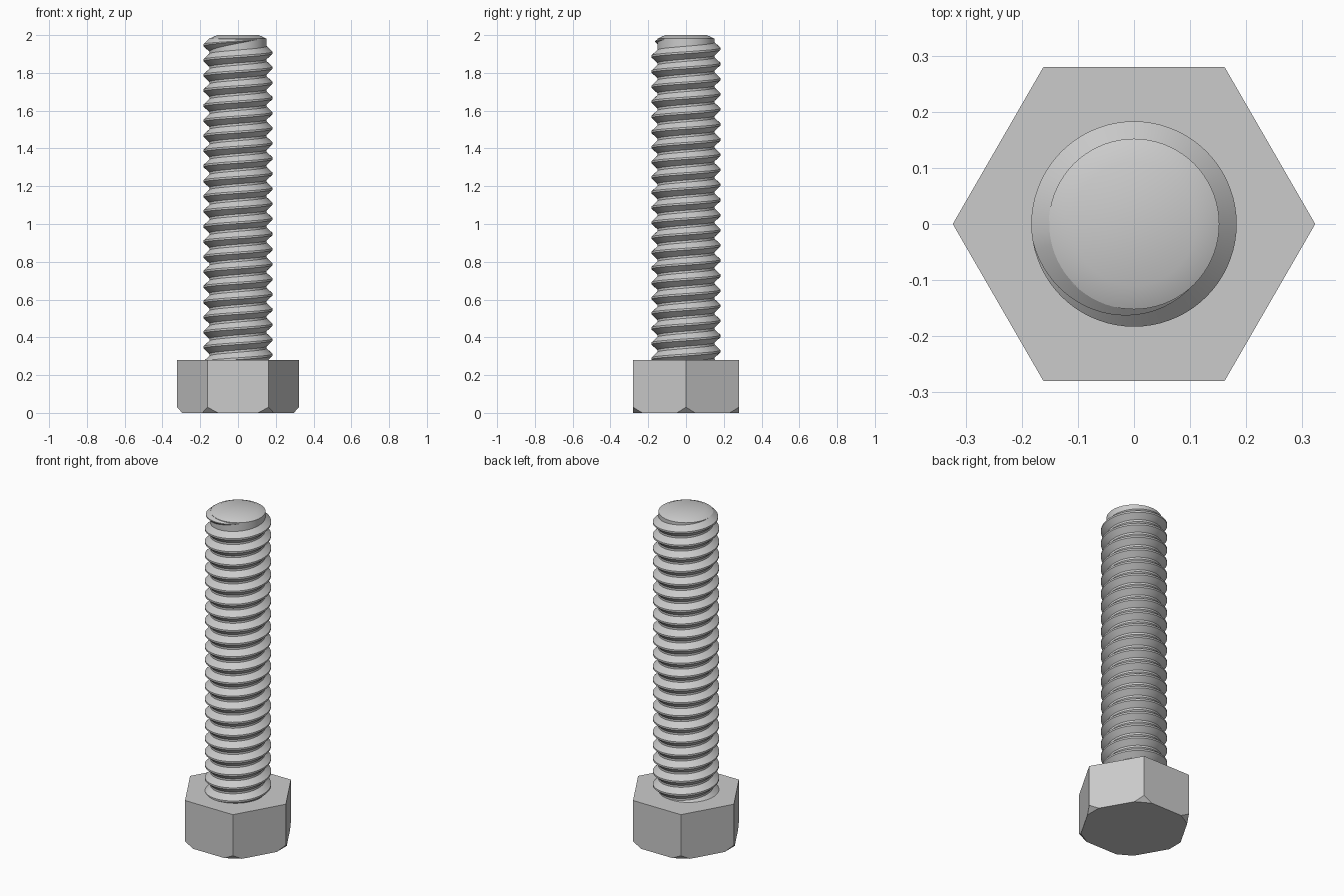
import bpy, bmesh, math
from mathutils import Vector

cube = bpy.data.objects.get("Cube")
if cube:
    bpy.data.objects.remove(cube, do_unlink=True)

steel = bpy.data.materials.new("grey steel")
steel.use_nodes = True
GREY = (0.6, 0.6, 0.6, 1)
steel.diffuse_color = GREY
steel.node_tree.nodes["Principled BSDF"].inputs["Base Color"].default_value = GREY

HEAD_R, HEAD_H = 0.323, 0.28
CORE_R, CREST_R = 0.152, 0.183
PITCH, STEPS = 0.08, 72


def finish(name, bm, smooth):
    bmesh.ops.recalc_face_normals(bm, faces=bm.faces[:])
    mesh = bpy.data.meshes.new(name)
    bm.to_mesh(mesh)
    bm.free()
    mesh.materials.append(steel)
    obj = bpy.data.objects.new(name, mesh)
    bpy.context.collection.objects.link(obj)
    if smooth:
        bpy.ops.object.select_all(action='DESELECT')
        obj.select_set(True)
        bpy.context.view_layer.objects.active = obj
        bpy.ops.object.shade_smooth_by_angle(angle=math.radians(25))
    return obj


def polar(r, angle, z):
    return Vector((r * math.cos(angle), r * math.sin(angle), z))


# Hexagonal head with its six lower corners cut flat
bm = bmesh.new()
corners = [i * math.pi / 3 for i in range(6)]
base = bm.faces.new([bm.verts.new(polar(HEAD_R, a, 0)) for a in corners])
side = bmesh.ops.extrude_face_region(bm, geom=[base], use_keep_orig=True)
top = [v for v in side["geom"] if isinstance(v, bmesh.types.BMVert)]
bmesh.ops.translate(bm, verts=top, vec=(0, 0, HEAD_H))
for a in corners:
    geom = bm.verts[:] + bm.edges[:] + bm.faces[:]
    cut = bmesh.ops.bisect_plane(bm, geom=geom, plane_co=polar(0.295, a, 0),
                                 plane_no=polar(0.03, a, -0.028), clear_outer=True)
    rim = [e for e in cut["geom_cut"] if isinstance(e, bmesh.types.BMEdge)]
    bmesh.ops.holes_fill(bm, edges=rim, sides=0)
finish("hex_head", bm, False)

# Plain core of the shank with a chamfered tip
bm = bmesh.new()
profile = [(0, 0.2), (CORE_R, 0.2), (CORE_R, 1.981), (0.11, 2), (0, 2)]
verts = [bm.verts.new((r, 0, z)) for r, z in profile]
edges = [bm.edges.new(pair) for pair in zip(verts, verts[1:])]
bmesh.ops.spin(bm, geom=verts + edges, cent=(0, 0, 0), axis=(0, 0, 1),
               angle=math.tau, steps=STEPS)
bmesh.ops.remove_doubles(bm, verts=bm.verts[:], dist=0.0001)
finish("shank_core", bm, True)

# Right-handed thread ridge that fades into the core near the tip
bm = bmesh.new()
end = math.radians(310)
fade_length = math.radians(120)
count = 22 * STEPS
rings = []
for i in range(count + 1):
    t = end - (count - i) * math.tau / STEPS
    z = 1.907 + PITCH * t / math.tau
    f = max(0.02, min(1, (end - t) / fade_length))
    crest = CORE_R + (CREST_R - CORE_R) * f
    foot, flat = 0.035 * f, 0.005 * f
    section = [(CORE_R - 0.001, -foot), (crest, -flat), (crest, flat), (CORE_R - 0.001, foot)]
    rings.append([bm.verts.new(polar(r, t, z + dz)) for r, dz in section])
for low, high in zip(rings, rings[1:]):
    for k in range(4):
        n = (k + 1) % 4
        bm.faces.new((low[k], high[k], high[n], low[n]))
for ring in (rings[0], rings[-1]):
    bm.faces.new(ring)
finish("screw_thread", bm, True)
